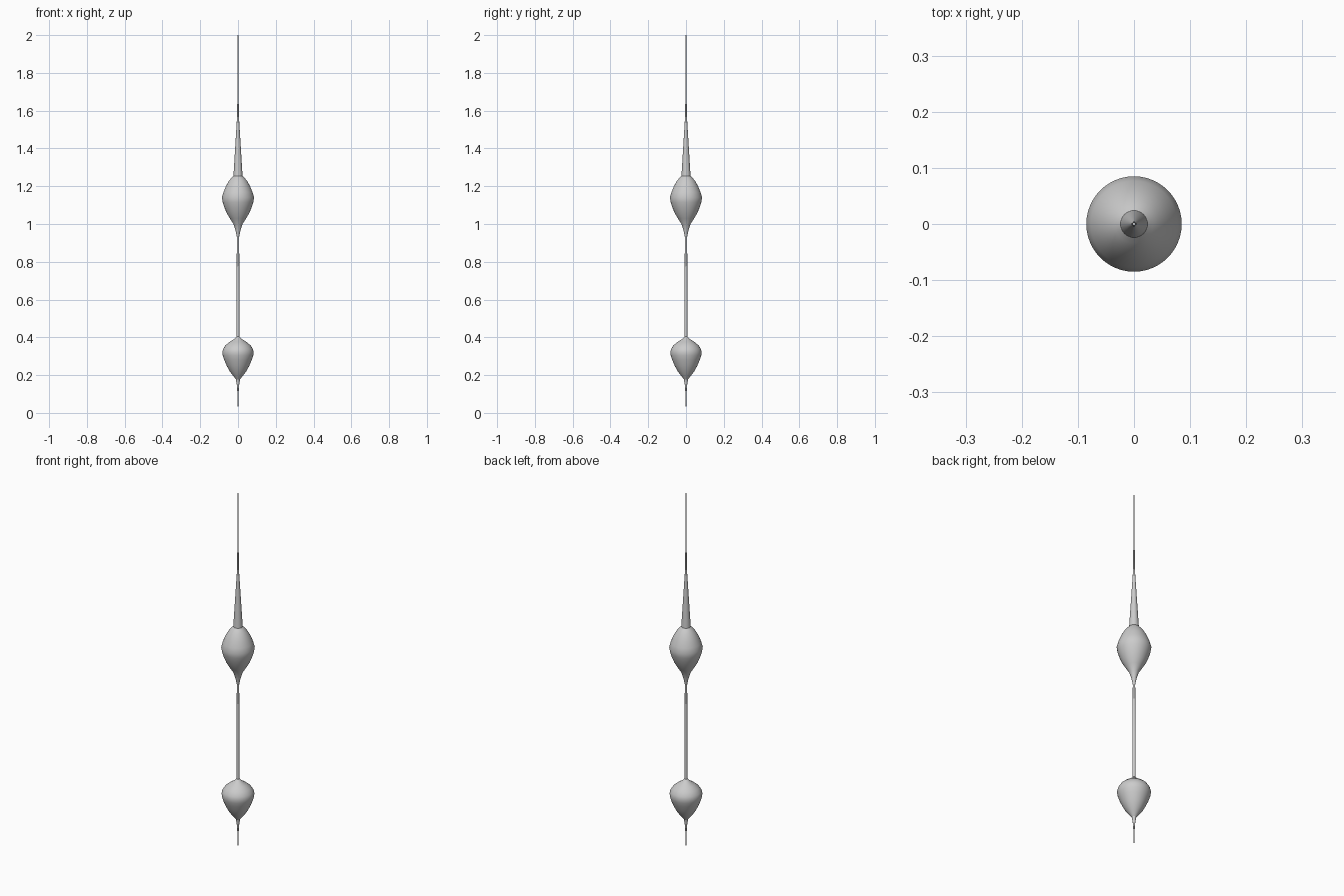
import bpy, bmesh, math

if "Cube" in bpy.data.objects:
    bpy.data.objects.remove(bpy.data.objects["Cube"])

SIDES = 48


def lathe(name, profile):
    """Revolve (radius, height) points around the z axis."""
    bm = bmesh.new()
    rings = []
    for r, z in profile:
        if r == 0:
            rings.append([bm.verts.new((0, 0, z))] * SIDES)
        else:
            rings.append([bm.verts.new((r * math.cos(2 * math.pi * i / SIDES),
                                        r * math.sin(2 * math.pi * i / SIDES), z))
                          for i in range(SIDES)])
    for low, high in zip(rings, rings[1:]):
        for i in range(SIDES):
            j = (i + 1) % SIDES
            corners = dict.fromkeys((low[i], low[j], high[j], high[i]))
            bm.faces.new(list(corners))
    mesh = bpy.data.meshes.new(name)
    bm.to_mesh(mesh)
    bm.free()
    obj = bpy.data.objects.new(name, mesh)
    bpy.context.collection.objects.link(obj)
    bpy.ops.object.select_all(action='DESELECT')
    obj.select_set(True)
    bpy.context.view_layer.objects.active = obj
    bpy.ops.object.shade_smooth_by_angle(angle=math.radians(40))
    return obj


# Needle point at the foot
lathe("bottom_tip", [(0, 0), (0.002, 0.05), (0.003, 0.10), (0.006, 0.145), (0.011, 0.178)])

# Lower bulb, fullest near its top
lathe("lower_bulb", [(0.011, 0.178), (0.027, 0.198), (0.045, 0.222), (0.060, 0.25),
                     (0.073, 0.28), (0.081, 0.304), (0.083, 0.322), (0.079, 0.338),
                     (0.066, 0.358), (0.044, 0.376), (0.022, 0.390), (0.008, 0.404)])

# Slim shaft between the bulbs
lathe("shaft", [(0.008, 0.404), (0.008, 0.65), (0.006, 0.93)])

# Upper bulb, taller and tapering down into the shaft
lathe("upper_bulb", [(0.006, 0.93), (0.013, 0.965), (0.024, 1.0), (0.042, 1.028),
                     (0.060, 1.058), (0.073, 1.09), (0.081, 1.115), (0.085, 1.14),
                     (0.077, 1.168), (0.064, 1.2), (0.047, 1.23), (0.034, 1.245),
                     (0.024, 1.255)])

# Long cone rising into the needle
lathe("spire", [(0.024, 1.255), (0.014, 1.42), (0.005, 1.57), (0.004, 1.63)])
lathe("top_needle", [(0.004, 1.63), (0.003, 1.82), (0.003, 2.0), (0, 2.0)])
